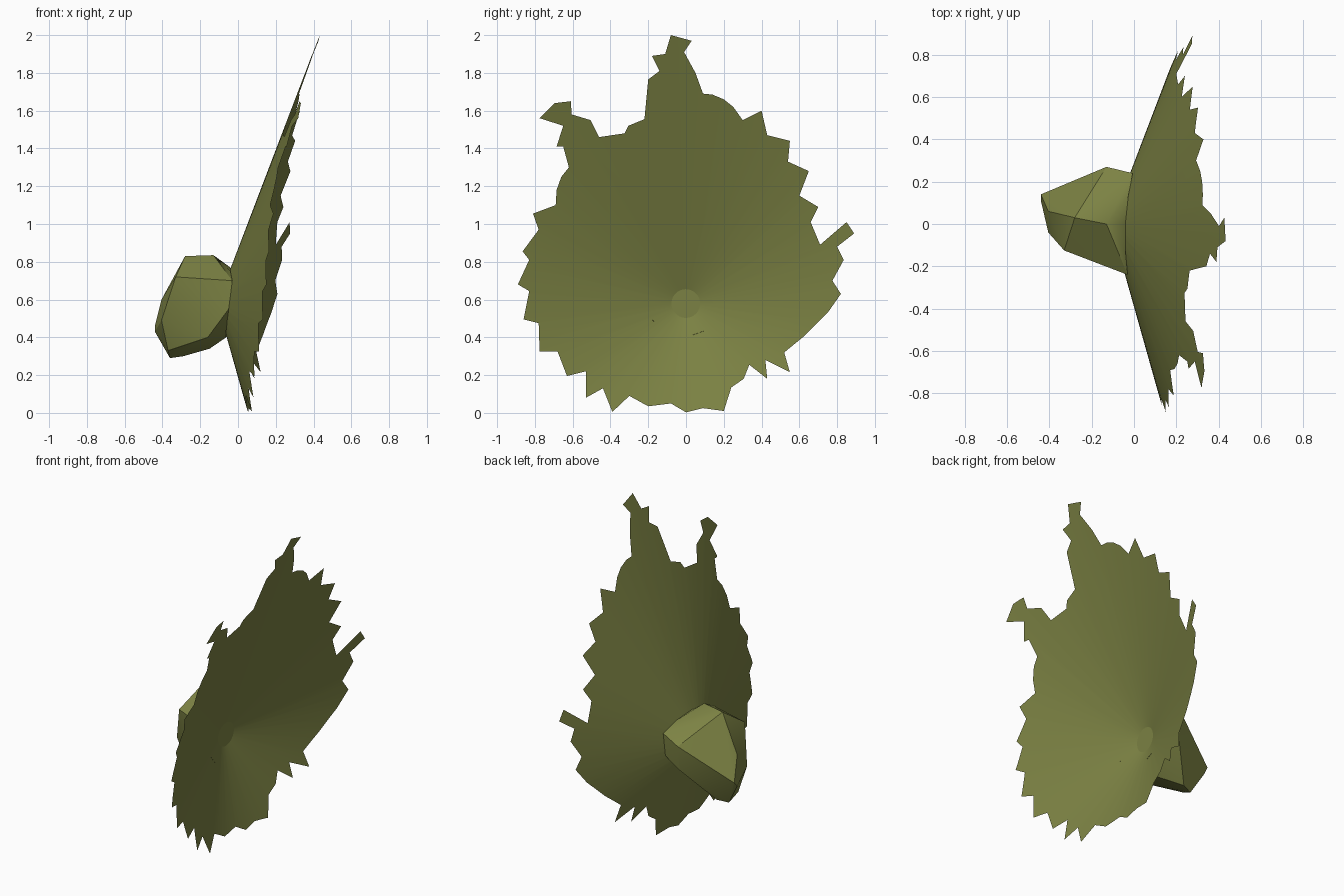
import bpy, bmesh, math
from mathutils import Vector

cube = bpy.data.objects.get("Cube")
if cube:
    bpy.data.objects.remove(cube, do_unlink=True)

olive = bpy.data.materials.new("olive_green")
olive.use_nodes = True
colour = (0.205, 0.228, 0.058, 1)
olive.diffuse_color = colour
olive.node_tree.nodes["Principled BSDF"].inputs["Base Color"].default_value = colour

HUB_Z = 0.58


def cone_x(y, z):
    """Depth of the slightly tilted cone that the jagged sheet lies on."""
    dz = z - HUB_Z
    return -0.11 + 0.335 * math.hypot(y, dz) + 0.05 * (y + dz)


def make_object(name, bm, angle):
    bmesh.ops.recalc_face_normals(bm, faces=bm.faces[:])
    mesh = bpy.data.meshes.new(name)
    bm.to_mesh(mesh)
    bm.free()
    mesh.materials.append(olive)
    ob = bpy.data.objects.new(name, mesh)
    bpy.context.collection.objects.link(ob)
    bpy.ops.object.select_all(action='DESELECT')
    ob.select_set(True)
    bpy.context.view_layer.objects.active = ob
    bpy.ops.object.shade_smooth_by_angle(angle=math.radians(angle))
    return ob


# Torn rim of the sheet as (y, z): +y side going down, -y side going up
rim_down = [(-.08, 2), (.03, 1.97), (-.01, 1.91), (.05, 1.8), (.09, 1.69), (.14, 1.685),
            (.2, 1.66), (.25, 1.62), (.3, 1.55), (.4, 1.6), (.43, 1.47), (.55, 1.44),
            (.54, 1.33), (.65, 1.28), (.6, 1.15), (.7, 1.09), (.66, 1.01), (.71, .89),
            (.85, 1.01), (.89, .95), (.8, .88), (.835, .81), (.775, .7), (.82, .63),
            (.75, .53), (.63, .41), (.52, .32), (.55, .215), (.42, .28), (.43, .18),
            (.335, .255), (.305, .18), (.24, .135), (.2, .01), (.09, .025), (0, .003)]
rim_up = [(-.08, .05), (-.2, .035), (-.3, .09), (-.39, .005), (-.44, .13), (-.53, .08),
          (-.53, .22), (-.63, .195), (-.68, .325), (-.775, .325), (-.78, .475), (-.86, .495),
          (-.83, .645), (-.89, .68), (-.83, .81), (-.865, .855), (-.78, .97), (-.81, 1.055),
          (-.69, 1.1), (-.685, 1.18), (-.66, 1.25), (-.62, 1.3), (-.65, 1.41), (-.685, 1.41),
          (-.65, 1.52), (-.775, 1.56), (-.695, 1.64), (-.61, 1.65), (-.605, 1.58),
          (-.505, 1.55), (-.46, 1.46), (-.325, 1.48), (-.305, 1.52), (-.22, 1.555),
          (-.2, 1.765), (-.14, 1.81), (-.18, 1.89), (-.11, 1.9)]

# Cut the flat outline into spokes through the hub, then push it onto the cone
bm = bmesh.new()
bm.faces.new([bm.verts.new((0, y, z)) for y, z in rim_down + rim_up])
SPOKES = 36
for i in range(SPOKES):
    a = math.pi * (i + 0.37) / SPOKES
    bmesh.ops.bisect_plane(bm, geom=bm.verts[:] + bm.edges[:] + bm.faces[:], dist=1e-5,
                           plane_co=(0, 0, HUB_Z), plane_no=(0, math.cos(a), math.sin(a)))
bmesh.ops.remove_doubles(bm, verts=bm.verts[:], dist=1e-4)
for v in bm.verts:
    v.co.x = cone_x(v.co.y, v.co.z)

# Blunt the hub into a small flat cap
hub = min(bm.verts, key=lambda v: math.hypot(v.co.y, v.co.z - HUB_Z))
bmesh.ops.bevel(bm, geom=[hub], offset=0.08, offset_type='OFFSET', segments=1,
                profile=0.5, affect='VERTICES')
make_object("jagged_sheet", bm, 15)

# Faceted base: a hull of corner points, open where it meets the sheet
corners = [(-.28, .03, .83), (-.13, 0, .835), (-.13, .27, .66), (-.33, -.125, .72),
           (-.44, .14, .46), (-.44, .11, .43), (-.405, .06, .60), (-.405, -.04, .49),
           (-.37, 0, .33), (-.36, .08, .29), (-.29, .105, .30), (-.15, .03, .34),
           (-.16, -.17, .40), (-.13, .25, .50)]
contact = [(0, .77), (-.13, .75), (-.24, .70), (-.23, .55), (-.12, .43),
           (0, .40), (.14, .45), (.24, .56), (.24, .70), (.13, .75)]
bm = bmesh.new()
for c in corners:
    bm.verts.new(c)
ring = [Vector((cone_x(y, z) - 0.004, y, z)) for y, z in contact]
for c in ring:
    bm.verts.new(c)
bmesh.ops.convex_hull(bm, input=bm.verts[:])
bmesh.ops.delete(bm, geom=[v for v in bm.verts if not v.link_faces], context='VERTS')
on_ring = {v for v in bm.verts if any((v.co - c).length < 1e-5 for c in ring)}
bmesh.ops.delete(bm, geom=[f for f in bm.faces if all(v in on_ring for v in f.verts)],
                 context='FACES')
make_object("faceted_base", bm, 25)
